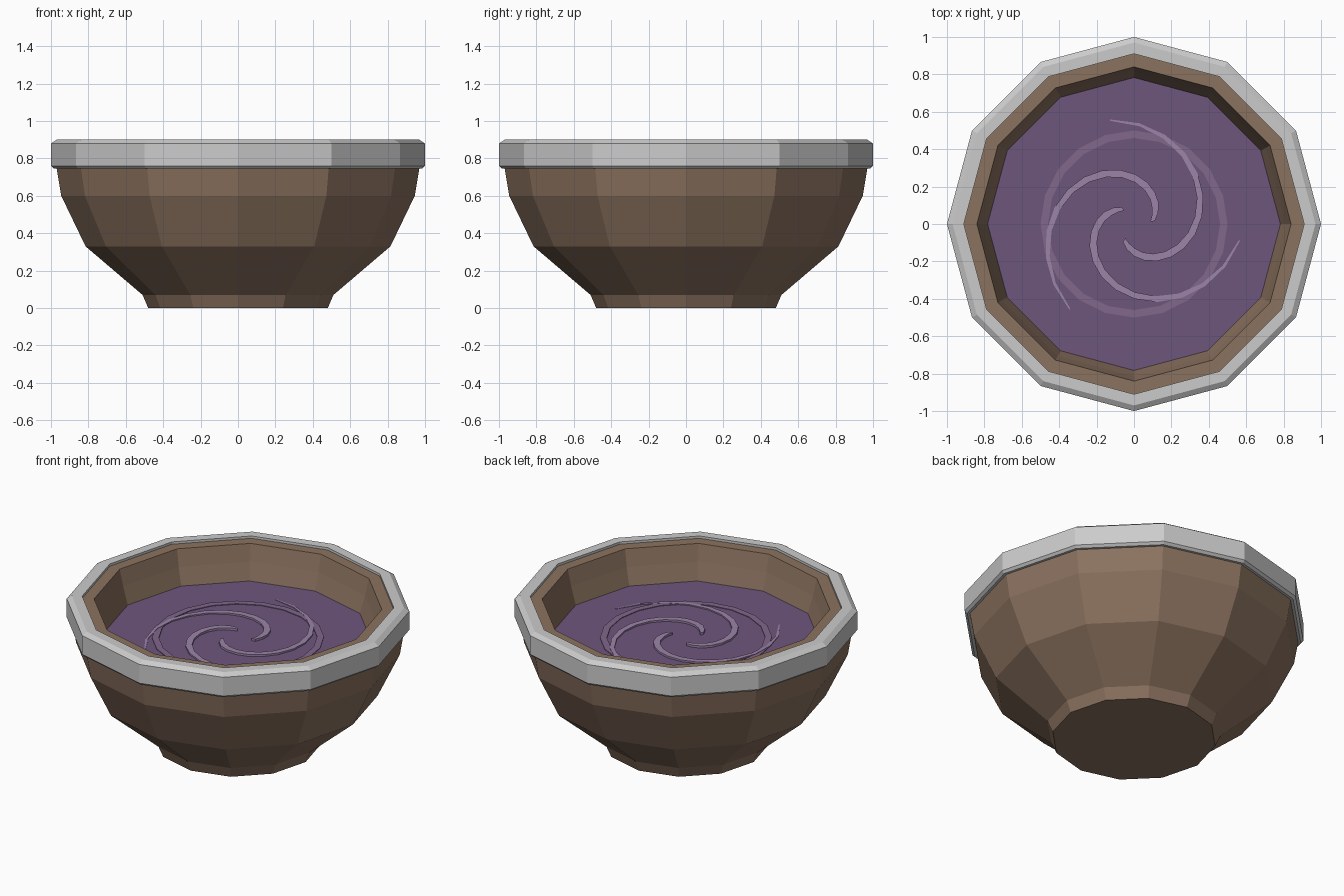
import bpy, bmesh
from math import cos, sin, radians, tau

if "Cube" in bpy.data.objects:
    bpy.data.objects.remove(bpy.data.objects["Cube"])


def material(name, rgb):
    m = bpy.data.materials.new(name)
    m.diffuse_color = (*rgb, 1)
    m.use_nodes = True
    m.node_tree.nodes["Principled BSDF"].inputs["Base Color"].default_value = m.diffuse_color
    return m


def finish(name, bm, mat=None):
    bmesh.ops.recalc_face_normals(bm, faces=bm.faces[:])
    mesh = bpy.data.meshes.new(name)
    bm.to_mesh(mesh)
    bm.free()
    ob = bpy.data.objects.new(name, mesh)
    bpy.context.collection.objects.link(ob)
    if mat:
        mesh.materials.append(mat)
    return ob


def lathe(name, profile, sides, mat=None, closed=False):
    """Spin an (r, z) profile; points with r = 0 become one pole vertex."""
    bm = bmesh.new()
    rings = []
    for r, z in profile:
        if r == 0:
            rings.append([bm.verts.new((0, 0, z))] * sides)
        else:
            rings.append([bm.verts.new((r * cos(tau * i / sides), r * sin(tau * i / sides), z))
                          for i in range(sides)])
    pairs = list(zip(rings, rings[1:]))
    if closed:
        pairs.append((rings[-1], rings[0]))
    for a, b in pairs:
        for i in range(sides):
            j = (i + 1) % sides
            corners = list(dict.fromkeys((a[i], a[j], b[j], b[i])))
            bm.faces.new(corners)
    return finish(name, bm, mat)


def spiral_arm(name, start, mat, steps=14):
    """Flat tapering bar that winds outward and sinks into the liquid."""
    bm = bmesh.new()
    sections = []
    for k in range(steps + 1):
        t = k / steps
        a = radians(start + 8 + 225 * t)
        r = 0.10 + 0.47 * t ** 1.15
        w = 0.004 + 0.019 * min(1, t * 5 + 0.4) * (1 - t ** 3)
        top = LIQUID_Z + 0.014 - 0.012 * t ** 2
        sections.append([bm.verts.new((q * cos(a), q * sin(a), z)) for q, z in
                         ((r - w, LIQUID_Z - 0.01), (r + w, LIQUID_Z - 0.01),
                          (r + w, top), (r - w, top))])
    for a, b in zip(sections, sections[1:]):
        for i in range(4):
            j = (i + 1) % 4
            bm.faces.new((a[i], a[j], b[j], b[i]))
    bm.faces.new(sections[0])
    bm.faces.new(sections[-1])
    return finish(name, bm, mat)


SIDES = 12
LIQUID_Z = 0.67
wood = material("wood", (0.258, 0.168, 0.114))
purple = material("purple_liquid", (0.153, 0.093, 0.202))
ripple = material("ripple", (0.22, 0.135, 0.26))
swirl = material("swirl", (0.33, 0.23, 0.39))

# Bowl: outer wall with foot, flat lip, inner wall
lathe("bowl", [(0, 0), (0.48, 0), (0.51, 0.07), (0.815, 0.33), (0.945, 0.60),
               (0.97, 0.75), (0.97, 0.885), (0.84, 0.885), (0.815, 0.78),
               (0.78, 0.66), (0.66, 0.40), (0.40, 0.20), (0, 0.16)], SIDES, wood)

# Metal rim band
lathe("rim_band", [(0.95, 0.745), (0.985, 0.745), (1.0, 0.76), (1.0, 0.88),
                   (0.97, 0.90), (0.91, 0.90), (0.91, 0.87)], SIDES, closed=True)

# Liquid fill
lathe("liquid", [(0, 0.60), (0.76, 0.60), (0.783, LIQUID_Z), (0, LIQUID_Z)], SIDES, purple)

# Ripple ring on the surface
lathe("ripple_ring", [(0.46, LIQUID_Z - 0.01), (0.50, LIQUID_Z - 0.01),
                      (0.50, LIQUID_Z + 0.004), (0.46, LIQUID_Z + 0.004)],
      20, ripple, closed=True)

# Three swirl arms
for n, start in enumerate((0, 118, 230)):
    spiral_arm(f"swirl_arm_{n + 1}", start, swirl)
